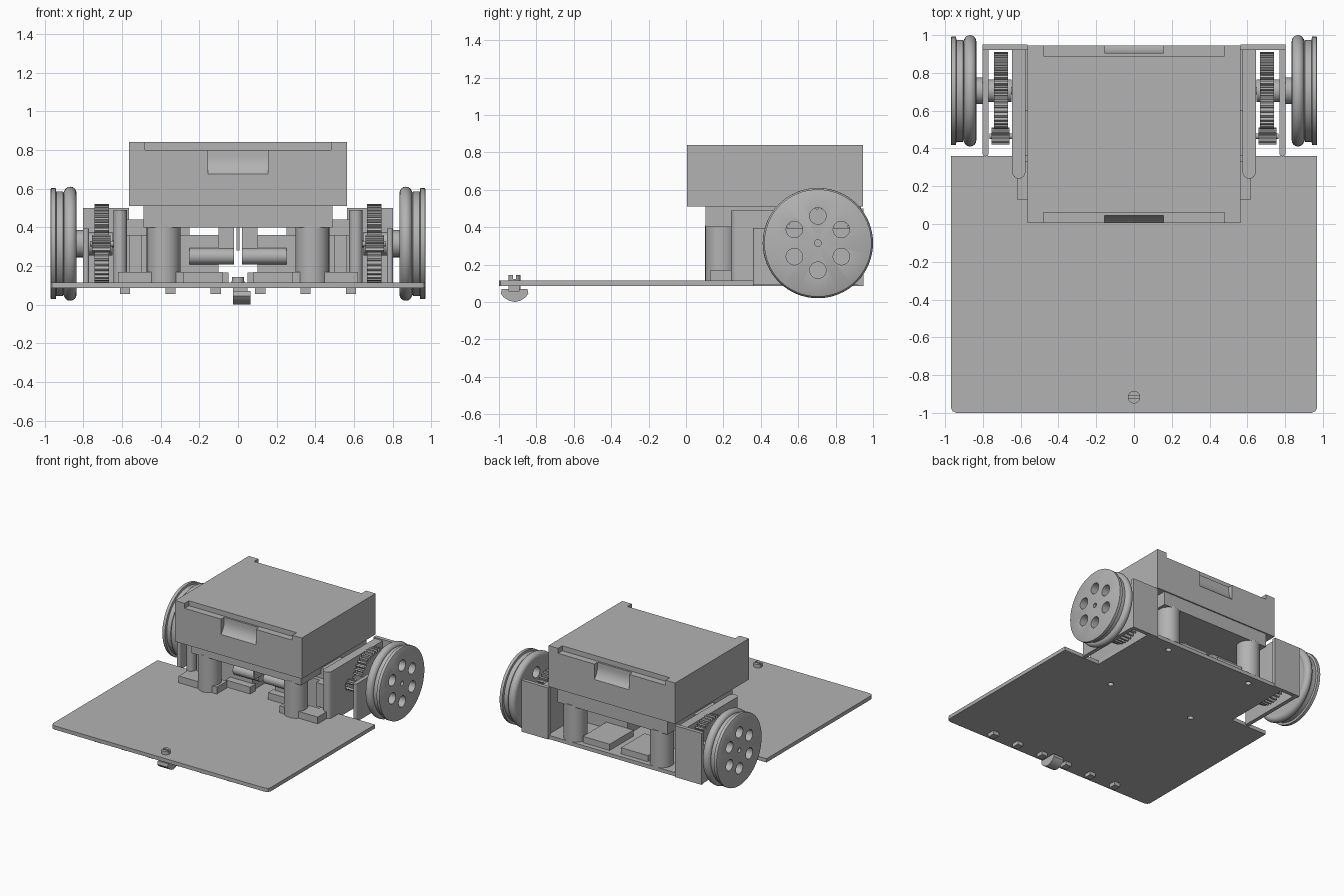
import bpy, bmesh, math
from mathutils import Matrix, Vector

if "Cube" in bpy.data.objects:
    bpy.data.objects.remove(bpy.data.objects["Cube"])

grey = bpy.data.materials.new("plain grey")
grey.use_nodes = True
colour = (0.45, 0.45, 0.45, 1)
grey.diffuse_color = colour
grey.node_tree.nodes["Principled BSDF"].inputs["Base Color"].default_value = colour


def finish(name, bm):
    bmesh.ops.recalc_face_normals(bm, faces=bm.faces)
    mesh = bpy.data.meshes.new(name)
    bm.to_mesh(mesh)
    bm.free()
    mesh.materials.append(grey)
    ob = bpy.data.objects.new(name, mesh)
    bpy.context.collection.objects.link(ob)
    smooth(ob)
    return ob


def smooth(ob):
    ob.data.shade_smooth()
    ob.data.set_sharp_from_angle(angle=math.radians(32))


def prism(name, points, lo, hi, axis="z"):
    """Extrude an outline along z, or a (y, z) outline along x."""
    bm = bmesh.new()
    place = (lambda p, h: (p[0], p[1], h)) if axis == "z" else (lambda p, h: (h, p[0], p[1]))
    face = bm.faces.new([bm.verts.new(place(p, lo)) for p in points])
    new = bmesh.ops.extrude_face_region(bm, geom=[face])["geom"]
    shift = Vector(place((0, 0), hi - lo))
    bmesh.ops.translate(bm, vec=shift, verts=[v for v in new if isinstance(v, bmesh.types.BMVert)])
    return finish(name, bm)


def box(name, x, y, z, s=1):
    a, b = sorted((x[0] * s, x[1] * s))
    return prism(name, [(a, y[0]), (b, y[0]), (b, y[1]), (a, y[1])], *z)


def circle(cu, cv, r, n=32):
    return [(cu + r * math.cos(math.tau * i / n), cv + r * math.sin(math.tau * i / n)) for i in range(n)]


def rod(name, centre, r, span, axis="z", s=1, n=32):
    a, b = sorted((span[0] * s, span[1] * s)) if axis == "x" else span
    return prism(name, circle(*centre, r, n), a, b, axis)


def lathe(name, profile, y, z, s, n=64):
    """Revolve a closed (x, radius) profile about an axle along x."""
    bm = bmesh.new()
    rings = []
    for i in range(n):
        t = math.tau * i / n
        rings.append([bm.verts.new((s * x, y + r * math.cos(t), z + r * math.sin(t))) for x, r in profile])
    for i in range(n):
        a, b = rings[i], rings[(i + 1) % n]
        for j in range(len(profile)):
            k = (j + 1) % len(profile)
            bm.faces.new((a[j], a[k], b[k], b[j]))
    return finish(name, bm)


def cut(ob, cutters):
    for c in cutters:
        c.hide_render = True
        m = ob.modifiers.new("cut", "BOOLEAN")
        m.object = c
        m.operation = "DIFFERENCE"
        m.solver = "EXACT"
    graph = bpy.context.evaluated_depsgraph_get()
    mesh = bpy.data.meshes.new_from_object(ob.evaluated_get(graph))
    ob.modifiers.clear()
    ob.data = mesh
    for c in cutters:
        bpy.data.objects.remove(c)
    smooth(ob)


def gear(name, y, z, r, depth, teeth, span, s):
    pts = []
    for i in range(teeth):
        for f, rad in ((0, r - depth), (0.3, r - depth), (0.45, r), (0.8, r)):
            t = math.tau * (i + f) / teeth
            pts.append((y + rad * math.cos(t), z + rad * math.sin(t)))
    a, b = sorted((span[0] * s, span[1] * s))
    return prism(name, pts, a, b, "x")


AXLE_Y, AXLE_Z = 0.705, 0.315
FLOOR = 0.115
PILLARS = [(sx * 0.385, y) for sx in (-1, 1) for y in (0.19, 0.855)]

# Base plate with a narrow tongue between the gear frames and rounded front corners
right = [(0.94, -1), (0.961, -0.991), (0.97, -0.97), (0.97, 0.36), (0.645, 0.36), (0.645, 0.94)]
plate = prism("base_plate", right + [(-x, y) for x, y in reversed(right)], 0.085, FLOOR)
cut(plate, [rod("hole", p, 0.022, (0.0, 0.2), n=20) for p in PILLARS])

# Pillars under the battery tray
for p in PILLARS:
    pillar = rod("tray_pillar", p, 0.0875, (FLOOR, 0.41))
    cut(pillar, [rod("bore", p, 0.022, (0.0, 0.2), n=20)])

# Battery tray and box
box("battery_tray", (-0.49, 0.49), (0.105, 0.935), (0.4, 0.51))
box("tray_tab", (-0.008, 0.008), (0.2, 0.6), (0.28, 0.4))
battery = box("battery_box", (-0.565, 0.565), (0.005, 0.945), (0.51, 0.84))
cutters = []
for edge, inward in ((0.005, 1), (0.945, -1)):
    ys = sorted((edge - inward * 0.1, edge + inward * 0.055))
    cutters.append(box("lid_step", (-0.48, 0.48), ys, (0.8, 0.9)))
    # Scooped finger notch: flat upper wall running into a curved floor
    cy, r = edge - inward * 0.09, 0.13
    arc = [(cy + inward * r * math.cos(t), 0.77 - r * math.sin(t))
           for t in (math.pi / 2 * i / 12 for i in range(13))]
    cutters.append(prism("notch", arc + [(cy, 0.82), (cy + inward * r, 0.82)], -0.155, 0.155, "x"))
cut(battery, cutters)

for s in (-1, 1):
    # Wheel disc with grooved rim, tyre and ring of holes
    wheel = lathe("wheel", [(0.84, 0.018), (0.84, 0.262), (0.9, 0.262), (0.905, 0.27), (0.94, 0.27),
                            (0.943, 0.287), (0.967, 0.287), (0.97, 0.282), (0.97, 0.018)],
                  AXLE_Y, AXLE_Z, s)
    holes = []
    for i in range(6):
        t = math.radians(30 + 60 * i)
        c = (AXLE_Y + 0.145 * math.cos(t), AXLE_Z + 0.145 * math.sin(t))
        holes.append(rod("hole", c, 0.044, (0.8, 1.0), "x", s, 28))
    cut(wheel, holes)
    lathe("tyre", circle(0.868, 0.262, 0.033, 16), AXLE_Y, AXLE_Z, s)

    # Axle, hubs and gears
    rod("axle", (AXLE_Y, AXLE_Z), 0.02, (0.6, 0.95), "x", s, 20)
    rod("wheel_hub", (AXLE_Y, AXLE_Z), 0.07, (0.775, 0.842), "x", s)
    rod("gear_hub", (AXLE_Y, AXLE_Z), 0.06, (0.648, 0.775), "x", s)
    gear("drive_gear", AXLE_Y, AXLE_Z, 0.205, 0.022, 40, (0.668, 0.742), s)
    gear("pinion_gear", 0.465, AXLE_Z, 0.045, 0.015, 10, (0.66, 0.755), s)
    rod("motor_shaft", (0.465, AXLE_Z), 0.015, (0.55, 0.765), "x", s, 16)

    # Gear frame: inner, outer and rear walls
    def wall(name, x0, x1, y0, y1, z0, z1):
        mid, rad = (x0 + x1) / 2, (x1 - x0) / 2
        nose = [(s * (mid + rad * math.cos(t)), y0 + rad + rad * math.sin(t))
                for t in (math.pi * (1 + i / 8) for i in range(9))]
        return prism(name, nose + [(s * x1, y1), (s * x0, y1)], z0, z1)
    wall("inner_wall", 0.575, 0.645, 0.24, 0.93, FLOOR, 0.49)
    wall("outer_wall", 0.77, 0.802, 0.358, 0.93, 0.09, 0.395)
    box("rear_wall", (0.565, 0.802), (0.92, 0.95), (0.085, 0.5), s)

    # Mounting foot around the front pillar
    box("front_foot", (0.28, 0.62), (0.13, 0.26), (FLOOR, 0.17), s)
    box("side_foot", (0.54, 0.62), (0.13, 0.35), (FLOOR, 0.17), s)

    # Motor with cradle, rear cap and raised gearbox
    box("motor_cradle", (0.1, 0.575), (0.33, 0.6), (FLOOR, 0.36), s)
    box("gearbox", (0.25, 0.575), (0.36, 0.6), (0.36, 0.44), s)
    box("motor_cap", (0.02, 0.1), (0.36, 0.57), (0.215, 0.4), s)
    rod("motor_can", (0.33, 0.25), 0.042, (0.02, 0.25), "x", s)
    box("cradle_lip", (0.08, 0.3), (0.27, 0.34), (FLOOR, 0.17), s)
    box("terminal_tab", (0.5, 0.565), (0.28, 0.34), (0.17, 0.36), s)
    box("rear_pad", (0.05, 0.29), (0.6, 0.9), (FLOOR, 0.165), s)

    # Sensors under the front edge
    for x in (0.115, 0.35, 0.585):
        box("floor_sensor", (x - 0.026, x + 0.026), (-0.95, -0.89), (0.055, 0.086), s)

# Skid with rounded underside, and its slotted screw
skid = [(-0.985, 0.07), (-0.99, 0.045), (-0.975, 0.025), (-0.945, 0.007), (-0.915, 0.0),
        (-0.885, 0.007), (-0.858, 0.025), (-0.843, 0.045), (-0.848, 0.07)]
prism("front_skid", skid, -0.027, 0.065, "x")
box("skid_neck", (-0.027, 0.05), (-0.95, -0.885), (0.065, 0.086))
screw = rod("skid_screw", (0, -0.917), 0.033, (FLOOR - 0.01, 0.143), n=24)
cut(screw, [box("slot", (-0.1, 0.1), (-0.924, -0.91), (0.123, 0.2))])
